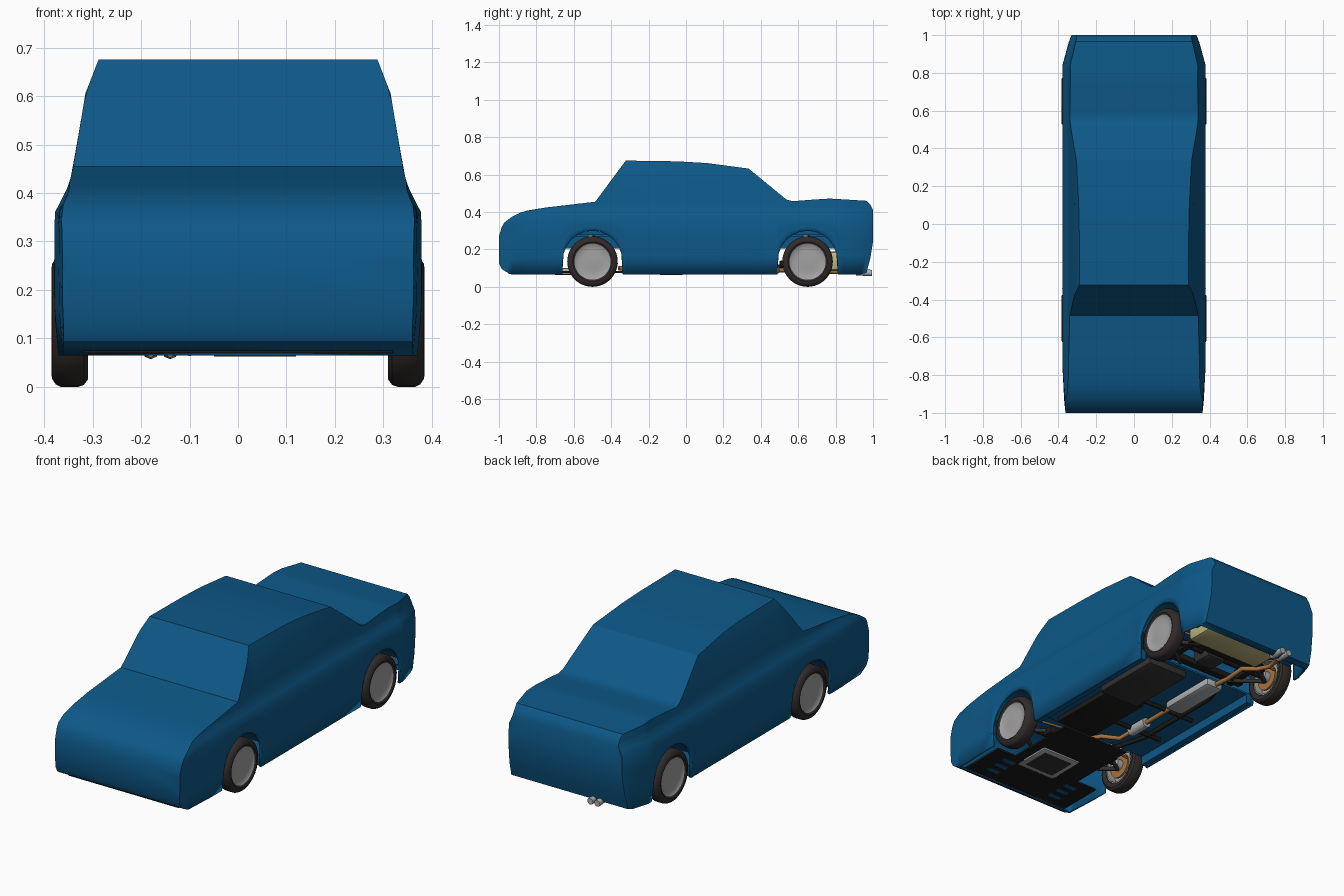
import bpy, bmesh, math
from mathutils import Vector

if "Cube" in bpy.data.objects:
    bpy.data.objects.remove(bpy.data.objects["Cube"])


def mat(name, r, g, b):
    m = bpy.data.materials.new(name)
    m.diffuse_color = (r, g, b, 1)
    m.use_nodes = True
    m.node_tree.nodes["Principled BSDF"].inputs["Base Color"].default_value = m.diffuse_color
    return m


BLUE = mat("body blue", 0.004, 0.098, 0.245)
TYRE = mat("tyre black", 0.03, 0.024, 0.023)
HUB = mat("hub grey", 0.36, 0.36, 0.36)
BLACK = mat("underbody black", 0.012, 0.011, 0.010)
DARK = mat("dark grey", 0.035, 0.033, 0.032)
STEEL = mat("light steel", 0.42, 0.43, 0.44)
COPPER = mat("copper brown", 0.38, 0.17, 0.05)
TANK = mat("tank yellow", 0.52, 0.48, 0.22)


def finish(name, bm, material, angle=30):
    bmesh.ops.recalc_face_normals(bm, faces=bm.faces[:])
    me = bpy.data.meshes.new(name)
    bm.to_mesh(me)
    bm.free()
    ob = bpy.data.objects.new(name, me)
    bpy.context.collection.objects.link(ob)
    me.materials.append(material)
    bpy.ops.object.select_all(action='DESELECT')
    ob.select_set(True)
    bpy.context.view_layer.objects.active = ob
    bpy.ops.object.shade_smooth_by_angle(angle=math.radians(angle))
    return ob


def box(name, x0, x1, y0, y1, z0, z1, material, bevel=0.0):
    bm = bmesh.new()
    bmesh.ops.create_cube(bm, size=1)
    for v in bm.verts:
        v.co = ((x0 + x1) / 2 + v.co.x * (x1 - x0), (y0 + y1) / 2 + v.co.y * (y1 - y0),
                (z0 + z1) / 2 + v.co.z * (z1 - z0))
    if bevel:
        bmesh.ops.bevel(bm, geom=bm.edges[:], offset=bevel, segments=2, profile=0.5, affect='EDGES')
    return finish(name, bm, material)


def tube(name, pts, r, material):
    cu = bpy.data.curves.new(name, 'CURVE')
    cu.dimensions = '3D'
    cu.bevel_depth, cu.bevel_resolution, cu.use_fill_caps = r, 2, True
    sp = cu.splines.new('POLY')
    sp.points.add(len(pts) - 1)
    for p, c in zip(sp.points, pts):
        p.co = (*c, 1)
    ob = bpy.data.objects.new(name, cu)
    bpy.context.collection.objects.link(ob)
    cu.materials.append(material)
    return ob


def lathe(name, prof, y, z, side, material, n=40):
    """Spin (x, radius) points around an axle parallel to x."""
    bm = bmesh.new()
    rings = [[bm.verts.new((side * x, y + r * math.cos(2 * math.pi * k / n), z + r * math.sin(2 * math.pi * k / n)))
              for k in range(n)] for x, r in prof]
    for a, b in zip(rings, rings[1:]):
        for k in range(n):
            bm.faces.new((a[k], a[(k + 1) % n], b[(k + 1) % n], b[k]))
    bmesh.ops.remove_doubles(bm, verts=bm.verts[:], dist=1e-5)
    return finish(name, bm, material)


def interp(table, v):
    for (a, p), (b, q) in zip(table, table[1:]):
        if v <= b:
            return p + (q - p) * max(0, (v - a) / (b - a))
    return table[-1][1]


# Body outlines: roof line, lower edge, half width by height, plan taper
TOP = [(-1, .27), (-.985, .32), (-.97, .345), (-.93, .375), (-.89, .395), (-.85, .408), (-.75, .424), (-.485, .455),
       (-.322, .675), (-.05, .671), (.11, .662), (.335, .632), (.55, .456), (.66, .465), (.77, .472),
       (.965, .46), (.985, .44), (1, .41)]
LOW = [(-1, .125), (-.985, .095), (-.97, .085), (-.93, .065), (.93, .066), (.965, .075), (.985, .15), (1, .24)]
WIDE = [(.06, .37), (.1, .376), (.2, .38), (.36, .378), (.4, .357), (.42, .348), (.46, .339), (.605, .315), (.675, .288)]
PLAN = [(-1, .955), (-.93, .975), (-.75, 1), (.84, 1), (.965, .91), (1, .87)]
ARCHES, HUBZ = (-.5, .65), .135

stations = [(y, interp(LOW, y)) for y, _ in TOP] + [(.2, .065), (.84, .065), (.93, .066)]
stations = [s for s in stations if not any(abs(s[0] - c) < .165 for c in ARCHES)]
for c in ARCHES:
    stations += [(c - .162, .065), (c + .162, .065)]
    stations += [(c - .16 * math.cos(a), HUBZ + .165 * math.sin(a)) for a in (math.pi * k / 12 for k in range(13))]
# keep the roof line corner that falls inside the arch
c = ARCHES[0]
for yy in (-.485,):
    stations.append((yy, HUBZ + .165 * math.sqrt(1 - ((yy - c) / .16) ** 2)))
stations.sort()

bm = bmesh.new()
rings = []
for y, zb in stations:
    zt, f = interp(TOP, y), interp(PLAN, y)
    zA = min(.36, zt - .05)
    zC = min(.42, zt - .015)
    zs = [zb + (zA - zb) * t for t in (0, .33, .66, 1)] + [(zA + zC) / 2, zC]
    zs += [zC + (zt - zC) * t for t in (.17, .73, 1)]
    ring = [(0, zb)] + [(interp(WIDE, z) * f, z) for z in zs]
    xt = interp(WIDE, zt) * f - .016
    ring += [(xt, zt), (xt / 2, zt), (0, zt)]
    rings.append([bm.verts.new((x, y, z)) for x, z in ring])
for i, (a, b) in enumerate(zip(rings, rings[1:])):
    ends = stations[i + 1][0] < -.9 or stations[i][0] > .92
    for j in range(0 if ends else 1, len(a) - 1):
        bm.faces.new((a[j], a[j + 1], b[j + 1], b[j]))
bm.faces.new(rings[0])
bm.faces.new(rings[-1])
bmesh.ops.delete(bm, geom=[v for v in bm.verts if not v.link_faces], context='VERTS')
body = finish("car_body", bm, BLUE, 28)
# make sure the shell faces outward, then mirror and thicken inward
if sum(p.normal.dot(p.center - Vector((0, 0, .25))) * p.area for p in body.data.polygons) < 0:
    body.data.flip_normals()
m = body.modifiers.new("mirror", 'MIRROR')
m.use_clip = True
m = body.modifiers.new("shell", 'SOLIDIFY')
m.thickness, m.offset = .012, -1

# Blue floor panels inside the shell
box("cabin_floor", -.366, .366, -.335, .485, .115, .125, BLUE)
box("trunk_floor", -.33, .33, .815, .96, .13, .14, BLUE)
box("sill_left", -.366, -.33, -.335, .485, .068, .12, BLUE)
box("sill_right", .33, .366, -.335, .485, .068, .12, BLUE)

for c, end in zip(ARCHES, ("front", "rear")):
    box(end + "_bay_ceiling", -.24, .24, c - .16, c + .16, .27, .28, BLUE)
    for s, side in ((-1, "left"), (1, "right")):
        tag = f"{end}_{side}_"
        # Wheel housing: arched strip and the wall behind it
        bm = bmesh.new()
        arc = [math.radians(25 + 130 * k / 14) for k in range(15)]
        rows = [[bm.verts.new((s * x, c + .16 * math.cos(a), HUBZ + .165 * math.sin(a))) for a in arc]
                for x in (.372, .23)]
        for k in range(14):
            bm.faces.new((rows[0][k], rows[0][k + 1], rows[1][k + 1], rows[1][k]))
        bm.faces.new(rows[1])
        finish(tag + "wheel_housing", bm, BLUE)
        # Wheel
        lathe(tag + "tyre", [(.365, .092), (.378, .096), (.385, .106), (.384, .118), (.376, .13), (.366, .135),
                             (.33, .135), (.318, .131), (.31, .12), (.31, .105), (.316, .096), (.365, .092)],
              c, HUBZ, s, TYRE)
        lathe(tag + "wheel_disc", [(.374, 0), (.374, .03), (.371, .06), (.374, .09), (.379, .097), (.366, .097),
                                   (.318, .094), (.318, .088), (.36, .084), (.36, 0)], c, HUBZ, s, HUB)
        lathe(tag + "brake_disc", [(.322, 0), (.322, .066), (.332, .066), (.332, 0)], c, HUBZ, s, COPPER)
        lathe(tag + "wheel_bearing", [(.29, 0), (.29, .03), (.36, .03), (.36, 0)], c, HUBZ, s, STEEL, 20)
        # Suspension
        for d in (-.12, .12):
            tube(tag + "lower_arm", [(s * .14, c + d, .105), (s * .31, c, .11)], .011, DARK)
        tube(tag + "tie_rod", [(s * .1, c + .13, .125), (s * .3, c + .09, .13)], .006, COPPER)
        tube(tag + "strut", [(s * .295, c - .01, .12), (s * .26, c - .01, .275)], .014, STEEL)
        coil = [(s * (.285 - .02 * t) + .024 * math.cos(t * 28), c - .01 + .024 * math.sin(t * 28), .17 + .1 * t)
                for t in (k / 40 for k in range(41))]
        tube(tag + "spring", coil, .005, BLACK)

# Front underbody: tray, vents and oil pan
tray = box("front_undertray", -.32, .32, -.95, -.68, .07, .08, BLACK)
box("engine_undertray", -.2, .2, -.68, -.3, .075, .085, BLACK)
box("front_subframe", -.22, .22, -.45, -.39, .08, .12, BLACK, .008)
for s in (-1, 1):
    for k in range(3):
        box("undertray_vent", s * .2 - .035, s * .2 + .035, -.87 + k * .06, -.845 + k * .06, .067, .071, BLUE)
box("oil_pan", -.08, .15, -.73, -.52, .066, .1, STEEL, .006)
box("oil_pan_recess", -.05, .12, -.7, -.55, .063, .068, DARK)

# Middle underbody: shields and rails
box("front_floor_shield", .02, .25, -.3, .1, .085, .116, BLACK, .006)
box("rear_floor_shield", .05, .29, .08, .47, .075, .116, DARK, .01)
tube("chassis_rail", [(-.14, -.34, .095), (-.2, -.15, .1), (-.2, .35, .1), (-.15, .52, .11)], .012, BLACK)
for y in (-.12, .13):
    tube("floor_crossbar", [(.05, y, .095), (-.27, y, .095)], .011, BLACK)

# Rear underbody: axle, subframe and fuel tank
tube("rear_axle", [(-.32, .65, HUBZ), (.32, .65, HUBZ)], .018, BLACK)
tube("front_axle", [(-.32, -.5, HUBZ), (.32, -.5, HUBZ)], .012, BLACK)
box("rear_differential", -.02, .1, .58, .7, .09, .18, DARK, .02)
for y in (.55, .72):
    box("rear_subframe_beam", -.24, .24, y - .02, y + .02, .1, .135, BLACK, .006)
for s in (-1, 1):
    box("rear_subframe_rail", s * .2 - .018, s * .2 + .018, .5, .74, .11, .14, BLACK, .006)
box("fuel_tank", -.17, .27, .745, .94, .085, .19, TANK, .022)

# Exhaust
tube("front_exhaust_pipe", [(.01, -.36, .1), (-.02, -.28, .095), (-.1, -.23, .09), (-.1, .2, .09)], .012, COPPER)
tube("exhaust_resonator", [(-.1, -.14, .09), (-.1, -.02, .09)], .027, STEEL)
box("exhaust_muffler", -.165, -.06, .17, .5, .068, .112, STEEL, .016)
tube("rear_exhaust_pipe", [(-.12, .48, .09), (-.13, .58, .09), (-.12, .7, .09), (-.17, .76, .08), (-.2, .82, .08),
                           (-.19, .88, .08), (-.16, .93, .08)], .012, COPPER)
for x in (-.18, -.14):
    tube("exhaust_tip", [(x, .91, .078), (x, .995, .074)], .017, STEEL)
